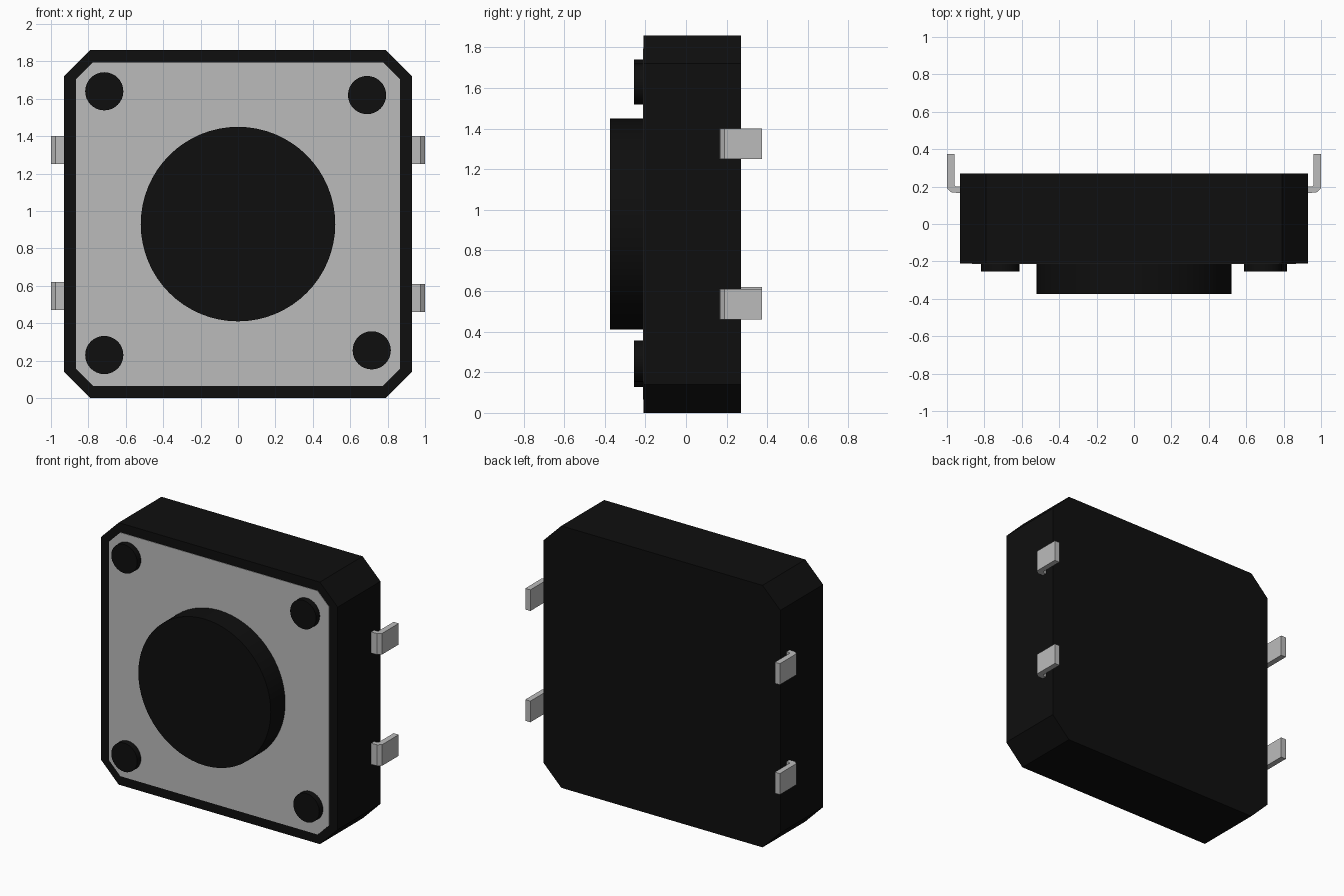
import bpy
import bmesh
import math
from mathutils import Vector

cube = bpy.data.objects.get("Cube")
if cube:
    bpy.data.objects.remove(cube, do_unlink=True)


def make_material(name, value, roughness):
    mat = bpy.data.materials.new(name)
    mat.use_nodes = True
    color = (value, value, value, 1.0)
    mat.diffuse_color = color
    bsdf = mat.node_tree.nodes["Principled BSDF"]
    bsdf.inputs["Base Color"].default_value = color
    bsdf.inputs["Roughness"].default_value = roughness
    return mat


BLACK = make_material("black plastic", 0.0045, 0.5)
METAL = make_material("light grey metal", 0.5, 0.5)
MID_Z = 0.93


def prism(name, points, extrude, mat):
    """Extrude a flat outline of 3D points along a vector."""
    bm = bmesh.new()
    face = bm.faces.new([bm.verts.new(p) for p in points])
    result = bmesh.ops.extrude_face_region(bm, geom=[face], use_keep_orig=True)
    moved = [v for v in result["geom"] if isinstance(v, bmesh.types.BMVert)]
    bmesh.ops.translate(bm, verts=moved, vec=Vector(extrude))
    bmesh.ops.recalc_face_normals(bm, faces=bm.faces)
    mesh = bpy.data.meshes.new(name)
    bm.to_mesh(mesh)
    bm.free()
    mesh.materials.append(mat)
    obj = bpy.data.objects.new(name, mesh)
    bpy.context.collection.objects.link(obj)
    return obj


def chamfered_slab(name, half, cut, y0, y1, mat):
    """Square slab facing -y with its four corners cut off."""
    a, b = half, half - cut
    outline = [(-b, -a), (b, -a), (a, -b), (a, b), (b, a), (-b, a), (-a, b), (-a, -b)]
    return prism(name, [(x, y0, z + MID_Z) for x, z in outline], (0, y1 - y0, 0), mat)


def disc(name, x, z, radius, y0, y1, sides):
    """Round post along y with a smooth wall."""
    angles = [math.tau * i / sides for i in range(sides)]
    points = [(x + radius * math.cos(t), y0, z + radius * math.sin(t)) for t in angles]
    obj = prism(name, points, (0, y1 - y0, 0), BLACK)
    bpy.ops.object.select_all(action="DESELECT")
    obj.select_set(True)
    bpy.context.view_layer.objects.active = obj
    bpy.ops.object.shade_smooth_by_angle(angle=math.radians(30))


# Housing and metal cover plate
chamfered_slab("housing", 0.93, 0.14, -0.21, 0.27, BLACK)
chamfered_slab("cover_plate", 0.865, 0.09, -0.213, -0.207, METAL)

# Push button and corner rivets
disc("button", 0, MID_Z, 0.52, -0.375, -0.2, 64)
rivets = {
    "upper_right_rivet": (-0.715, 1.64),
    "upper_left_rivet": (0.69, 1.62),
    "lower_right_rivet": (-0.715, 0.23),
    "lower_left_rivet": (0.715, 0.255),
}
for name, (x, z) in rivets.items():
    disc(name, x, z, 0.102, -0.255, -0.2, 32)

# Bent terminals: outline in x and y, extruded upward
TERMINAL = [(0.90, 0.165), (0.975, 0.168), (1.0, 0.19), (1.0, 0.375),
            (0.96, 0.375), (0.96, 0.207), (0.952, 0.2), (0.90, 0.2)]
for side, sign, low_z in (("left", 1, 0.46), ("right", -1, 0.47)):
    for level, z in (("lower", low_z), ("upper", 1.25)):
        points = [(sign * x, y, z) for x, y in TERMINAL]
        prism(f"{level}_{side}_terminal", points, (0, 0, 0.15), METAL)
